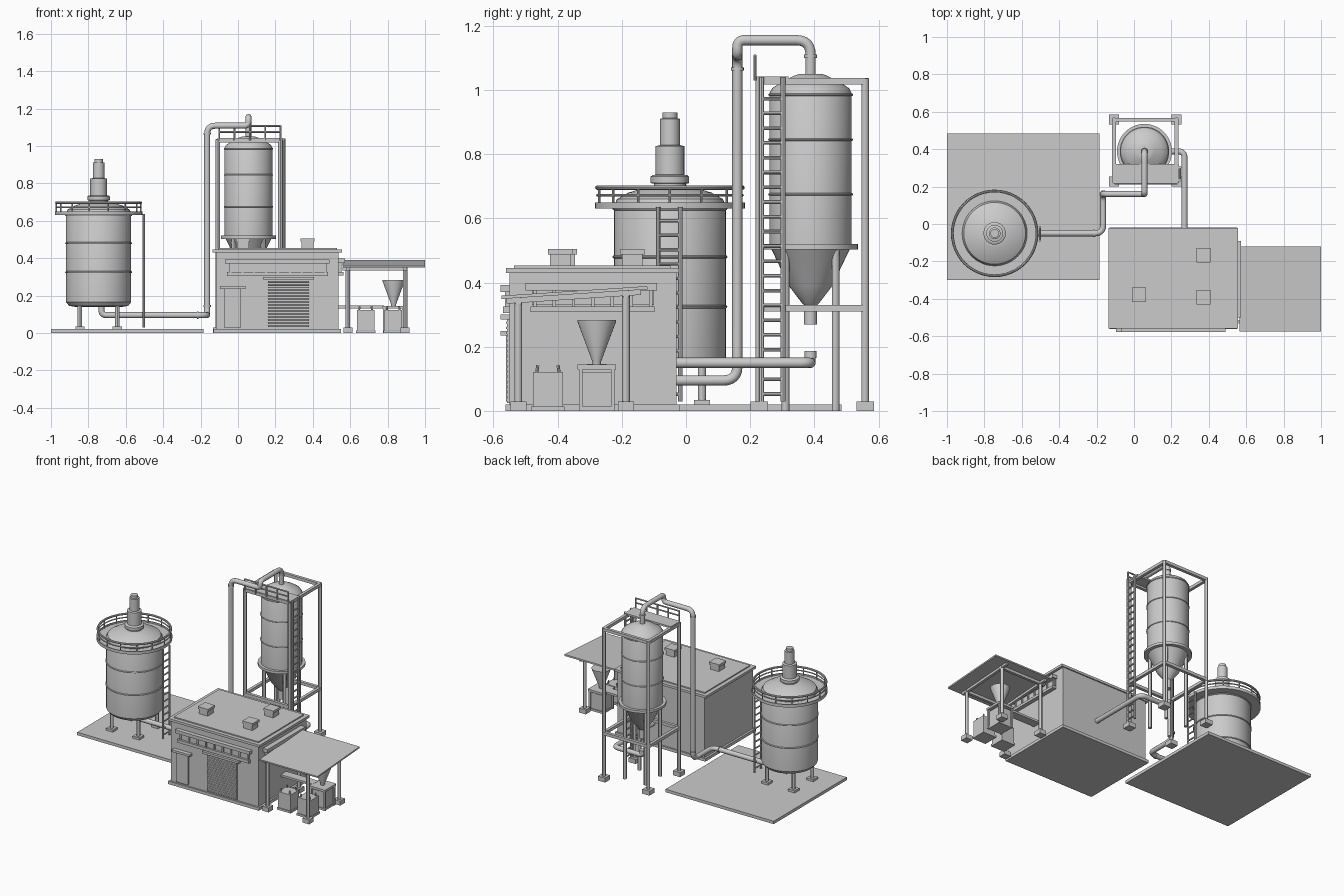
import bpy, math
from mathutils import Vector

if "Cube" in bpy.data.objects:
    bpy.data.objects.remove(bpy.data.objects["Cube"])


def finish(o, name, smooth=True):
    o.name = name
    if smooth:
        bpy.ops.object.select_all(action='DESELECT')
        o.select_set(True)
        bpy.context.view_layer.objects.active = o
        bpy.ops.object.shade_smooth_by_angle()
    return o


def mesh(name, verts, faces, smooth=True):
    me = bpy.data.meshes.new(name)
    me.from_pydata(verts, [], faces)
    o = bpy.data.objects.new(name, me)
    bpy.context.collection.objects.link(o)
    return finish(o, name, smooth)


def box(name, x0, x1, y0, y1, z0, z1, rx=0):
    bpy.ops.mesh.primitive_cube_add(size=1, location=((x0+x1)/2, (y0+y1)/2, (z0+z1)/2), rotation=(rx, 0, 0))
    o = bpy.context.object
    o.scale = (x1-x0, y1-y0, z1-z0)
    return finish(o, name, False)


def lathe(name, cx, cy, prof, n=48, closed=False):
    # revolve (radius, height) points round a vertical axis
    v = [(cx+r*math.cos(2*math.pi*i/n), cy+r*math.sin(2*math.pi*i/n), z) for r, z in prof for i in range(n)]
    m = len(prof)
    f = []
    for j in range(m if closed else m-1):
        a, b = j*n, ((j+1) % m)*n
        f += [(a+i, a+(i+1) % n, b+(i+1) % n, b+i) for i in range(n)]
    if not closed:
        f += [tuple(reversed(range(n))), tuple(range((m-1)*n, m*n))]
    return mesh(name, v, f)


def rod(name, p, q, r, n=12):
    p, q = Vector(p), Vector(q)
    d = q-p
    bpy.ops.mesh.primitive_cylinder_add(vertices=n, radius=r, depth=d.length, location=(p+q)/2,
                                        rotation=d.to_track_quat('Z', 'Y').to_euler())
    return finish(bpy.context.object, name)


def pipe(name, pts, r, bend):
    # tube along a path with rounded corners
    pts = [Vector(p) for p in pts]
    path = [pts[0]]
    for a, b, c in zip(pts, pts[1:], pts[2:]):
        k = min(bend, (a-b).length*.49, (c-b).length*.49)
        s, e = b+(a-b).normalized()*k, b+(c-b).normalized()*k
        path += [s*(1-t)**2+b*2*t*(1-t)+e*t*t for t in (i/6 for i in range(7))]
    path.append(pts[-1])
    cu = bpy.data.curves.new(name, 'CURVE')
    cu.dimensions = '3D'
    cu.bevel_depth, cu.bevel_resolution, cu.use_fill_caps = r, 4, True
    sp = cu.splines.new('POLY')
    sp.points.add(len(path)-1)
    for pt, co in zip(sp.points, path):
        pt.co = (*co, 1)
    o = bpy.data.objects.new(name, cu)
    bpy.context.collection.objects.link(o)


def ring(name, cx, cy, z, r, t):
    bpy.ops.mesh.primitive_torus_add(major_radius=r, minor_radius=t, major_segments=48, minor_segments=8, location=(cx, cy, z))
    finish(bpy.context.object, name)


def ladder(name, x, y0, y1, z0, z1, r, step):
    for y in (y0, y1):
        rod(name+"_rail", (x, y, z0), (x, y, z1), r, 8)
    for i in range(int((z1-z0)/step)):
        z = z0+step*(i+.5)
        rod(name+"_rung", (x, y0, z), (x, y1, z), r*.7, 8)


def post(name, x, y, z0, z1, r, foot=.025, h=.03):
    rod(name, (x, y, z0), (x, y, z1), r)
    box(name+"_foot", x-foot, x+foot, y-foot, y+foot, z0, z0+h)


# concrete slab
box("slab", -1, -.185, -.30, .485, 0, .02)

# mixing tank with its bands, legs and motor
tx, ty = -.745, -.05
lathe("mixing_tank", tx, ty, [(.13, .14), (.158, .145), (.174, .165), (.174, .64), (.165, .66), (.13, .68), (.075, .697), (.06, .70)])
for z in (.325, .48, .63):
    ring("tank_band", tx, ty, z, .174, .005)
for sx in (-.1, .1):
    for sy in (-.1, .1):
        post("tank_leg", tx+sx, ty+sy, .015, .16, .012, .025, .02)
lathe("mixer_motor", tx, ty, [(.05, .69), (.05, .708), (.06, .71), (.06, .73), (.053, .735), (.045, .736), (.045, .825),
                              (.031, .828), (.031, .91), (.023, .912), (.023, .93)], 24)

# round walkway and guard rail
lathe("walkway", tx, ty, [(.17, .63), (.234, .63), (.234, .65), (.228, .65), (.228, .64), (.17, .64)], closed=True)
ring("walkway_top_rail", tx, ty, .696, .226, .007)
ring("walkway_mid_rail", tx, ty, .672, .226, .004)
for i in range(14):
    a = 2*math.pi*i/14
    x, y = tx+.226*math.cos(a), ty+.226*math.sin(a)
    rod("walkway_rail_post", (x, y, .635), (x, y, .696), .004, 8)
ladder("tank_ladder", -.503, -.087, -.018, .03, .635, .007, .045)

# silo
sx0, sy0 = .056, .388
lathe("silo", sx0, sy0, [(.02, .27), (.02, .33), (.026, .335), (.068, .39), (.12, .50), (.128, .51), (.128, .99),
                         (.12, 1.005), (.095, 1.022), (.05, 1.045), (.035, 1.05)])
lathe("silo_skirt", sx0, sy0, [(.115, .503), (.147, .503), (.147, .52), (.115, .52)], closed=True)
for z in (.675, .845, .985):
    ring("silo_band", sx0, sy0, z, .128, .004)
for dx in (-.078, .078):
    for dy in (-.078, .078):
        rod("silo_leg", (sx0+dx, sy0+dy, 0), (sx0+dx, sy0+dy, .51), .012)

# silo frame
fx, fy = (-.107, .227), (.228, .558)
for x in fx:
    for y in fy:
        post("frame_post", x, y, 0, 1.035, .012, .027)
for z in (.32, 1.027):
    for x in fx:
        box("frame_beam_side", x-.01, x+.01, fy[0], fy[1], z-.01, z+.01)
    for y in fy:
        box("frame_beam_cross", fx[0], fx[1], y-.01, y+.01, z-.01, z+.01)
box("silo_platform", -.11, .24, .22, .32, 1.03, 1.042)
for z in (1.075, 1.106):
    rod("platform_rail", (-.1, .215, z), (.228, .215, z), .005, 8)
for i in range(5):
    x = -.1+.082*i
    rod("platform_rail_post", (x, .215, 1.03), (x, .215, 1.108), .005, 8)
ladder("silo_ladder", .246, .235, .302, .03, 1.04, .008, .046)

# pipework
top_path = [(-.73, ty, .15), (-.73, ty, .095), (-.165, ty, .095), (-.165, .16, .095), (-.165, .16, 1.108),
            (sx0, .16, 1.108), (sx0, .16, 1.155), (sx0, sy0, 1.155), (sx0, sy0, 1.04)]
pipe("transfer_pipe", top_path, .016, .045)
for p, q in (((-.165, .16, .14), (-.165, .16, .15)), ((-.165, .16, 1.06), (-.165, .16, 1.07)),
             ((sx0, sy0, 1.10), (sx0, sy0, 1.11)), ((-.22, ty, .095), (-.21, ty, .095))):
    rod("pipe_collar", p, q, .02, 16)
pipe("outlet_pipe", [(sx0, sy0, .185), (sx0, sy0, .15), (.27, sy0, .15), (.27, -.04, .15)], .016, .035)
rod("outlet_collar", (sx0, sy0, .165), (sx0, sy0, .187), .019, 16)

# plant building
box("building_plinth", -.132, .55, -.562, -.02, 0, .02)
box("building_walls", -.118, .538, -.55, -.03, .02, .435)
box("building_roof_edge", -.135, .555, -.56, -.022, .43, .446)
box("building_roof", -.108, .528, -.535, -.048, .446, .454)
for x, y in ((.027, -.378), (.372, -.167), (.372, -.392)):
    box("vent_base", x-.032, x+.032, y-.032, y+.032, .45, .49)
    box("vent_cap", x-.038, x+.038, y-.038, y+.038, .488, .504)

# window strip on the front
box("front_window_hood", -.07, .49, -.578, -.55, .37, .392)
box("front_windows", -.035, .465, -.556, -.55, .325, .37)
box("front_window_sill", -.06, .48, -.57, -.55, .305, .325)
for i in range(9):
    x = -.04+.0635*i
    box("front_mullion", x-.005, x+.005, -.564, -.55, .32, .372)

# window strip on the right side
box("side_window_hood", .538, .572, -.5, -.09, .375, .398)
box("side_windows", .538, .545, -.48, -.1, .33, .375)
box("side_window_sill", .538, .565, -.485, -.098, .308, .325)
for i in range(7):
    y = -.47+.06*i
    box("side_mullion", .538, .553, y-.005, y+.005, .32, .378)

# door and roller shutter
box("door", -.075, .015, -.56, -.55, .03, .235)
box("door_hood", -.095, .04, -.578, -.55, .235, .25)
box("shutter", .16, .38, -.557, -.55, .025, .285)
for i in range(16):
    rod("shutter_slat", (.16, -.557, .035+.016*i), (.38, -.557, .035+.016*i), .004, 8)
box("shutter_hood", .135, .405, -.578, -.55, .285, .30)

# sloping canopy beside the building
tilt = math.atan2(.03, .455)
box("canopy", .565, 1.0, -.575, -.12, .364, .374, tilt)
for x in (.588, .893):
    for y in (-.522, -.187):
        post("canopy_post", x, y, 0, .365+(y+.35)*.066, .012)
    box("canopy_rafter", x-.009, x+.009, -.56, -.14, .348, .364, tilt)
for y in (-.522, -.187):
    z = .354+(y+.35)*.066
    box("canopy_beam", .56, .905, y-.009, y+.009, z-.009, z+.009)

# filling stand, hopper and bags
hx, hy = .832, -.278
lathe("hopper", hx, hy, [(.012, .14), (.014, .155), (.06, .278), (.06, .283)], 32)
box("stand_top", hx-.06, hx+.06, hy-.06, hy+.06, .13, .145)
for dx in (-.05, .05):
    for dy in (-.05, .05):
        box("stand_leg", hx+dx-.006, hx+dx+.006, hy+dy-.006, hy+dy+.006, 0, .135)
box("feed_chute", .538, .78, hy-.03, hy+.03, .132, .146)
for x, y in ((.682, -.43), (.83, -.43), (hx, hy)):
    box("pallet", x-.052, x+.052, y-.052, y+.052, 0, .014)
    bag = box("bag", x-.047, x+.047, y-.047, y+.047, .014, .122)
    mod = bag.modifiers.new("soft_edge", 'BEVEL')
    mod.width, mod.segments = .008, 2
    if y == -.43:
        for cx in (-.035, .035):
            for cy in (-.035, .035):
                rod("bag_loop", (x+cx, y+cy, .118), (x+cx*.9, y+cy*.9, .142), .005, 8)
